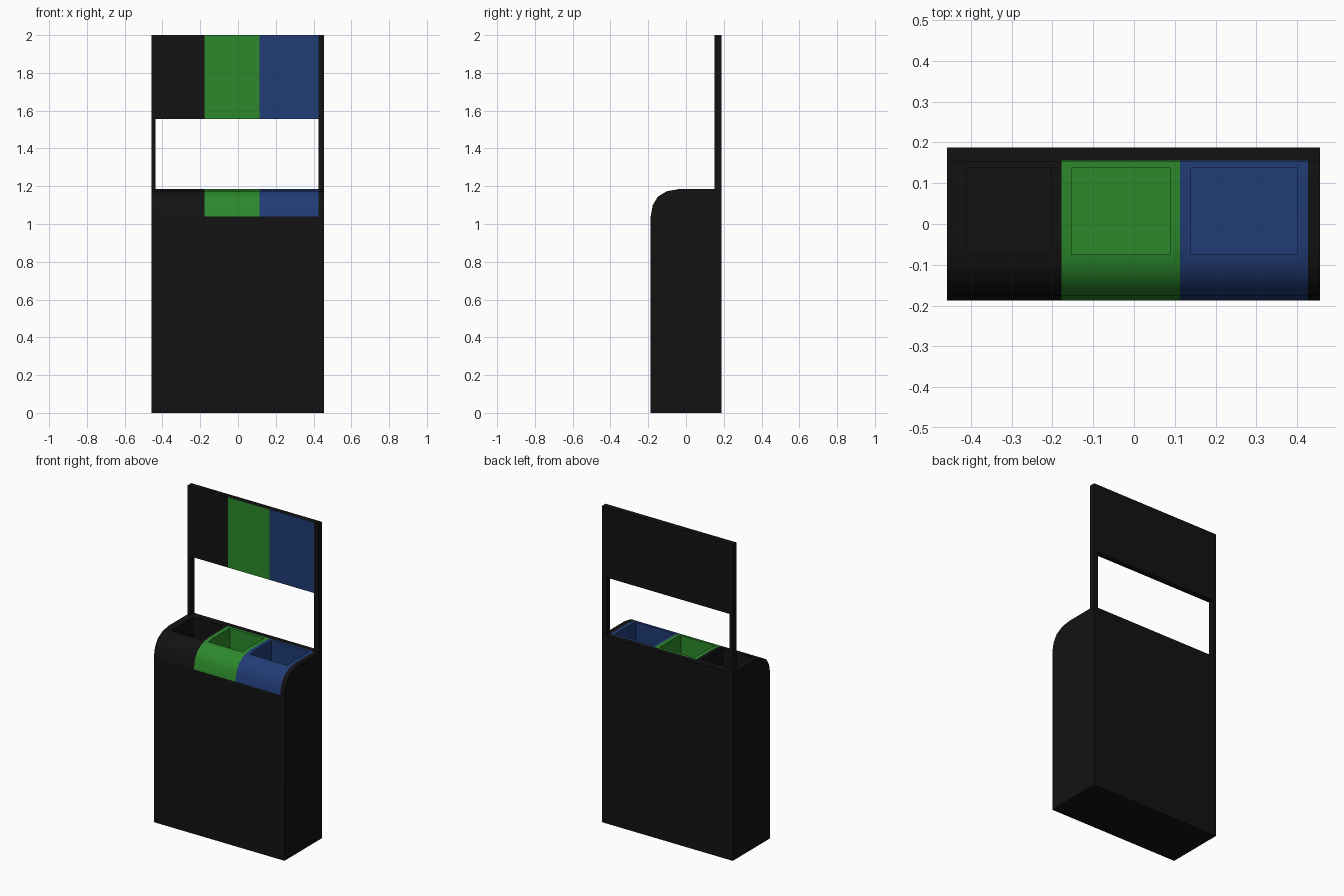
import bpy, bmesh

if "Cube" in bpy.data.objects:
    bpy.data.objects.remove(bpy.data.objects["Cube"])

def material(name, rgb):
    m = bpy.data.materials.new(name)
    m.diffuse_color = (*rgb, 1)
    m.use_nodes = True
    m.node_tree.nodes["Principled BSDF"].inputs["Base Color"].default_value = m.diffuse_color
    return m

BLACK = material("black", (0.006, 0.006, 0.006))
GREEN = material("green", (0.025, 0.25, 0.025))
BLUE = material("blue", (0.015, 0.045, 0.18))

def prism(name, profile, x0, x1, mat):
    """Extrude a (y, z) outline along x."""
    bm = bmesh.new()
    face = bm.faces.new([bm.verts.new((x0, y, z)) for y, z in profile])
    ext = bmesh.ops.extrude_face_region(bm, geom=[face])
    verts = [g for g in ext["geom"] if isinstance(g, bmesh.types.BMVert)]
    bmesh.ops.translate(bm, verts=verts, vec=(x1 - x0, 0, 0))
    bmesh.ops.recalc_face_normals(bm, faces=bm.faces)
    mesh = bpy.data.meshes.new(name)
    bm.to_mesh(mesh)
    bm.free()
    mesh.materials.append(mat)
    ob = bpy.data.objects.new(name, mesh)
    bpy.context.collection.objects.link(ob)
    return ob

def box(name, x0, x1, y0, y1, z0, z1, mat):
    return prism(name, [(y0, z0), (y1, z0), (y1, z1), (y0, z1)], x0, x1, mat)

L, R = -0.458, 0.456            # outer sides
IL, IR = -0.436, 0.426          # inner sides
F, B, P = -0.187, 0.187, 0.152  # front, back, front of back panel
TOP, LIP = 1.185, 1.04
ARC = [(F, LIP), (-0.176, 1.10), (-0.149, 1.145), (-0.10, 1.174), (-0.035, TOP)]

# Cabinet: rounded end walls and a lower body with a recess for the lids
end = [(B, 0), (F, 0)] + ARC + [(B, TOP)]
prism("left_end_wall", end, L, IL, BLACK)
prism("right_end_wall", end, IR, R, BLACK)
prism("cabinet_body", [(F, 0), (B, 0), (B, TOP), (P, TOP), (P, 0.85),
                       (-0.15, 0.85), (-0.15, LIP), (F, LIP)], IL, IR, BLACK)

# Back panel: two posts and a sign board over the open window
box("left_post", L, IL, P, B, TOP, 2, BLACK)
box("right_post", IR, R, P, B, TOP, 2, BLACK)
box("sign_board", IL, IR, P + 0.004, B, 1.555, 2, BLACK)

# Three lids, each with an open bin, and the matching sign panels
lid_profile = ARC + [(P, TOP), (P, 0.85), (-0.15, 0.85), (-0.15, LIP)]
sections = [("black", IL, -0.178, BLACK), ("green", -0.178, 0.113, GREEN),
            ("blue", 0.113, IR, BLUE)]
for label, x0, x1, mat in sections:
    lid = prism(label + "_lid", lid_profile, x0, x1, mat)
    cutter = box("cutter", x0 + 0.025, x1 - 0.025, -0.075, 0.137, 0.95, 1.4, mat)
    cutter.hide_render = True
    mod = lid.modifiers.new("bin_opening", 'BOOLEAN')
    mod.object, mod.operation, mod.solver = cutter, 'DIFFERENCE', 'EXACT'
    bpy.ops.object.select_all(action='DESELECT')
    bpy.context.view_layer.objects.active = lid
    lid.select_set(True)
    bpy.ops.object.modifier_apply(modifier=mod.name)
    bpy.data.objects.remove(cutter)
    bpy.ops.object.shade_smooth_by_angle(angle=0.6)
    box(label + "_sign_panel", x0, x1, P, P + 0.004, 1.555, 2, mat)

for name in ("left_end_wall", "right_end_wall"):
    bpy.ops.object.select_all(action='DESELECT')
    ob = bpy.data.objects[name]
    bpy.context.view_layer.objects.active = ob
    ob.select_set(True)
    bpy.ops.object.shade_smooth_by_angle(angle=0.6)
